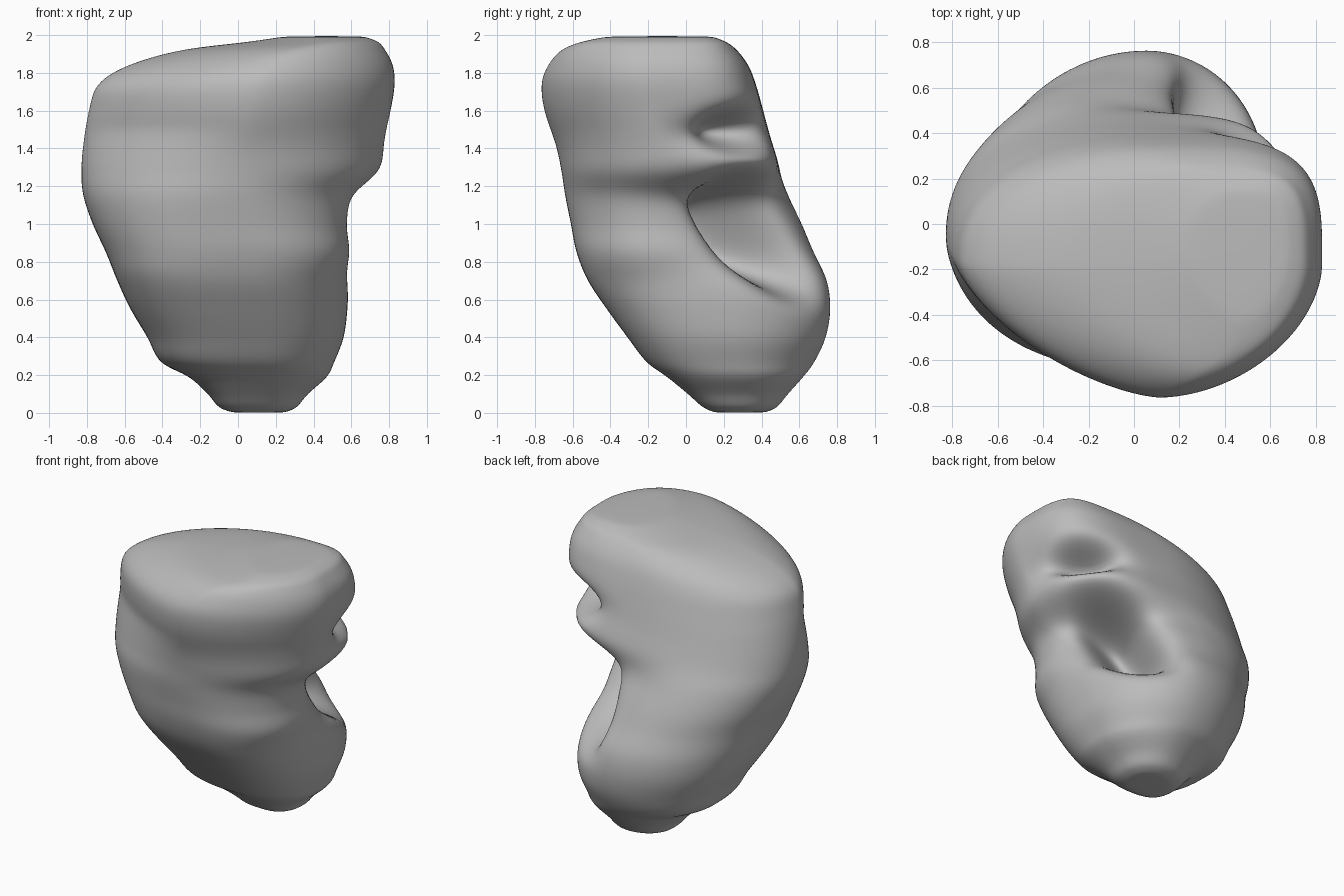
import bpy
import bmesh
from math import cos, sin, pi, exp, sqrt

default_cube = bpy.data.objects.get("Cube")
if default_cube:
    bpy.data.objects.remove(default_cube, do_unlink=True)

SIDES = 144    # vertices around each ring
STEPS = 8      # rings between two profile rows

# Body profile: height, min x, max x, min y, max y
PROFILE = [
    (0, -.02, .24, .16, .41),
    (.03, -.1, .31, .09, .48),
    (.1, -.16, .37, .01, .54),
    (.19, -.26, .47, -.1, .62),
    (.27, -.41, .51, -.21, .68),
    (.4, -.48, .56, -.31, .74),
    (.55, -.57, .58, -.42, .765),
    (.7, -.64, .59, -.52, .75),
    (.85, -.7, .64, -.58, .7),
    (1, -.77, .63, -.61, .64),
    (1.15, -.82, .65, -.64, .57),
    (1.28, -.83, .75, -.66, .51),
    (1.42, -.82, .78, -.69, .46),
    (1.6, -.79, .81, -.75, .41),
    (1.74, -.74, .83, -.765, .37),
    (1.84, -.58, .82, -.73, .33),
    (1.92, -.3, .78, -.66, .27),
    (1.965, .06, .74, -.55, .21),
    (1.995, .26, .66, -.4, .13),
]


def mix(a, b, t):
    return a + (b - a) * t


def clamp(t):
    return max(0, min(1, t))


def spline(a, b, c, d, t):
    """Smooth curve from b to c, guided by its neighbours."""
    return b + t / 2 * (c - a + t * (2 * a - 5 * b + 4 * c - d
                                     + t * (3 * (b - c) + d - a)))


def bump(offset, width, power=2):
    return exp(-abs(offset / width) ** power)


def hollow_depth(across, z):
    """How far the surface sinks into the hollow on the back left side."""
    middle = .1 - .55 * (z - .7)
    valley = .2 * bump(across + .05, .42) * bump(z - 1, .25, 4)
    slot = .46 * bump(across - middle, .17) * bump(z - .94, .29, 4)
    notch = .34 * bump(across + .27, .2) * bump(z - 1.49, .09)
    return valley + slot + notch


def ring_point(row, angle):
    """Point on a rounded cross-section whose four corners differ."""
    z, x0, x1, y0, y1 = row
    upper = clamp((z - .75) / .75)
    cx = mix(x0, x1, .55)
    cy = mix(y0, y1, .52)
    c, s = cos(angle), sin(angle)
    if c >= 0 and s >= 0:
        power = mix(2, 3.7, upper)
    elif c < 0 and s < 0:
        power = mix(3, 1.5, upper)
    elif c < 0:
        power = mix(2, 2.2, upper)
    else:
        power = mix(2.4, 1.8, upper)
    x = cx + (x1 - cx if c > 0 else x0 - cx) * abs(c) ** (2 / power)
    y = cy + (y1 - cy if s > 0 else y0 - cy) * abs(s) ** (2 / power)
    # Sink the side that faces the hollow
    outward = (x + y) / sqrt(2)
    across = (y - x) / sqrt(2)
    sink = hollow_depth(across, z) * clamp(outward / .3) / sqrt(2)
    return x - sink, y - sink, z


# Loft the body smoothly through the profile rows
padded = [PROFILE[0], *PROFILE, PROFILE[-1]]
rows = []
for guides in zip(padded, padded[1:], padded[2:], padded[3:]):
    for i in range(STEPS):
        rows.append([spline(*values, i / STEPS) for values in zip(*guides)])
rows.append(PROFILE[-1])

bm = bmesh.new()
rings = [[bm.verts.new(ring_point(row, 2 * pi * k / SIDES)) for k in range(SIDES)]
         for row in rows]
for lower, upper in zip(rings, rings[1:]):
    for k in range(SIDES):
        n = (k + 1) % SIDES
        bm.faces.new((lower[k], lower[n], upper[n], upper[k]))

# Close both ends with fans
for ring in (rings[0], rings[-1]):
    cap = bm.faces.new(ring)
    bmesh.ops.poke(bm, faces=[cap])
bmesh.ops.recalc_face_normals(bm, faces=bm.faces)

mesh = bpy.data.meshes.new("organ_body")
bm.to_mesh(mesh)
bm.free()
body = bpy.data.objects.new("organ_body", mesh)
bpy.context.collection.objects.link(body)

# Soften the rows into one continuous surface
soften = body.modifiers.new("soften", 'SMOOTH')
soften.factor = .5
soften.iterations = 12

for polygon in mesh.polygons:
    polygon.use_smooth = True

# Plain grey surface
grey = bpy.data.materials.new("plain_grey")
grey.use_nodes = True
colour = (.5, .5, .5, 1)
grey.diffuse_color = colour
grey.node_tree.nodes["Principled BSDF"].inputs["Base Color"].default_value = colour
mesh.materials.append(grey)
